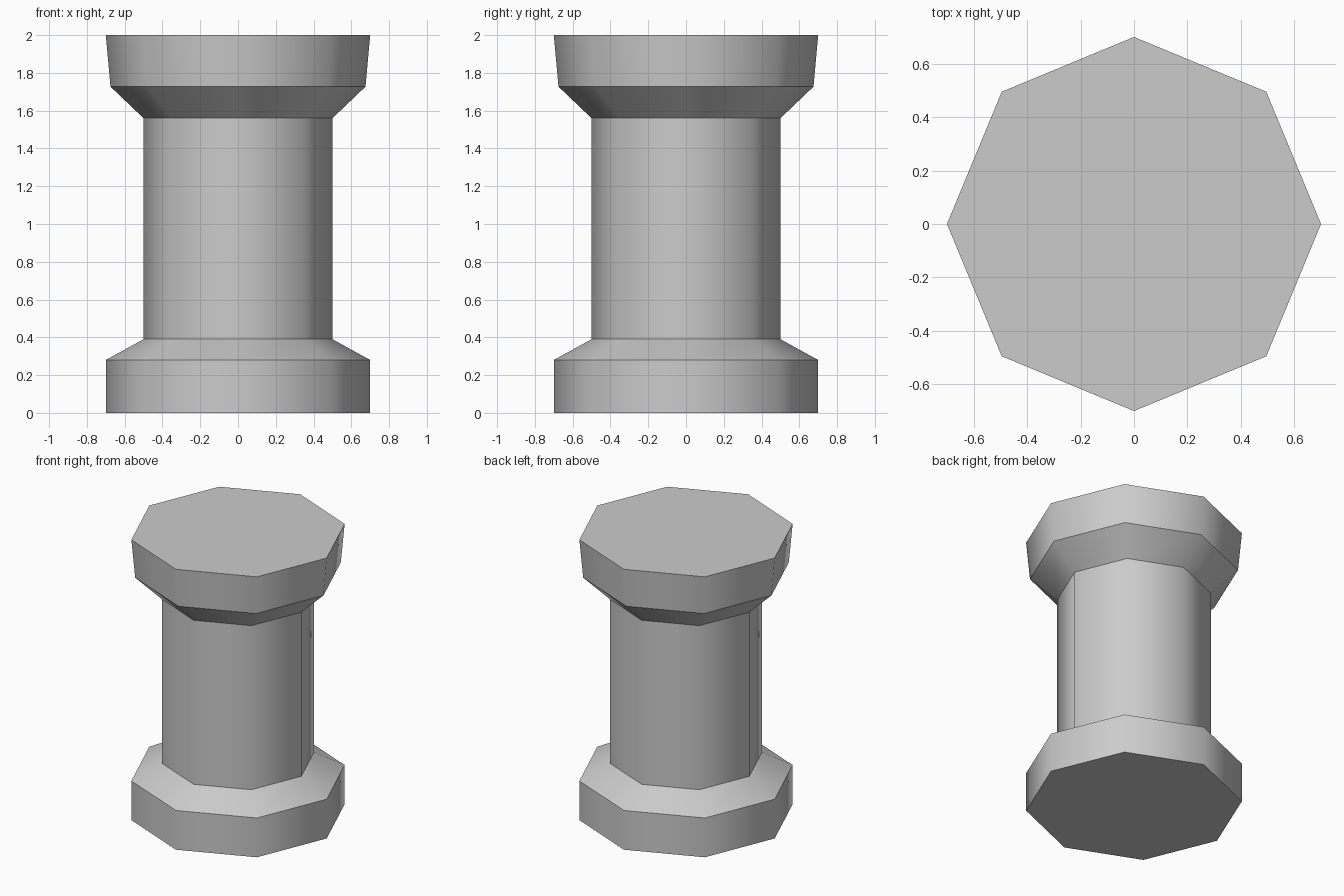
import bpy
import bmesh
from math import cos, sin, tau

cube = bpy.data.objects.get("Cube")
if cube:
    bpy.data.objects.remove(cube, do_unlink=True)

SIDES = 8

# Single stone grey
stone = bpy.data.materials.new("light_grey")
stone.use_nodes = True
GREY = (0.6, 0.6, 0.6, 1)
stone.diffuse_color = GREY
stone.node_tree.nodes["Principled BSDF"].inputs["Base Color"].default_value = GREY


def lathe(name, profile):
    """Closed eight-sided solid from (radius, height) pairs, crisp at every ring."""
    bm = bmesh.new()
    rings = [[bm.verts.new((r * cos(tau * i / SIDES), r * sin(tau * i / SIDES), z))
              for i in range(SIDES)] for r, z in profile]
    for low, high in zip(rings, rings[1:]):
        for i in range(SIDES):
            j = (i + 1) % SIDES
            bm.faces.new((low[i], low[j], high[j], high[i])).smooth = True
    bm.faces.new(rings[0][::-1])
    bm.faces.new(rings[-1])
    for edge in bm.edges:
        a, b = edge.verts
        edge.smooth = abs(a.co.z - b.co.z) > 0.01
    mesh = bpy.data.meshes.new(name)
    bm.to_mesh(mesh)
    bm.free()
    mesh.materials.append(stone)
    obj = bpy.data.objects.new(name, mesh)
    bpy.context.collection.objects.link(obj)
    return obj


# Foot, sloped shoulder, shaft, flared collar and slightly tapered cap
lathe("pillar", [(0.7, 0), (0.7, 0.28), (0.5, 0.39),
                 (0.5, 1.56), (0.675, 1.727), (0.7, 2)])
